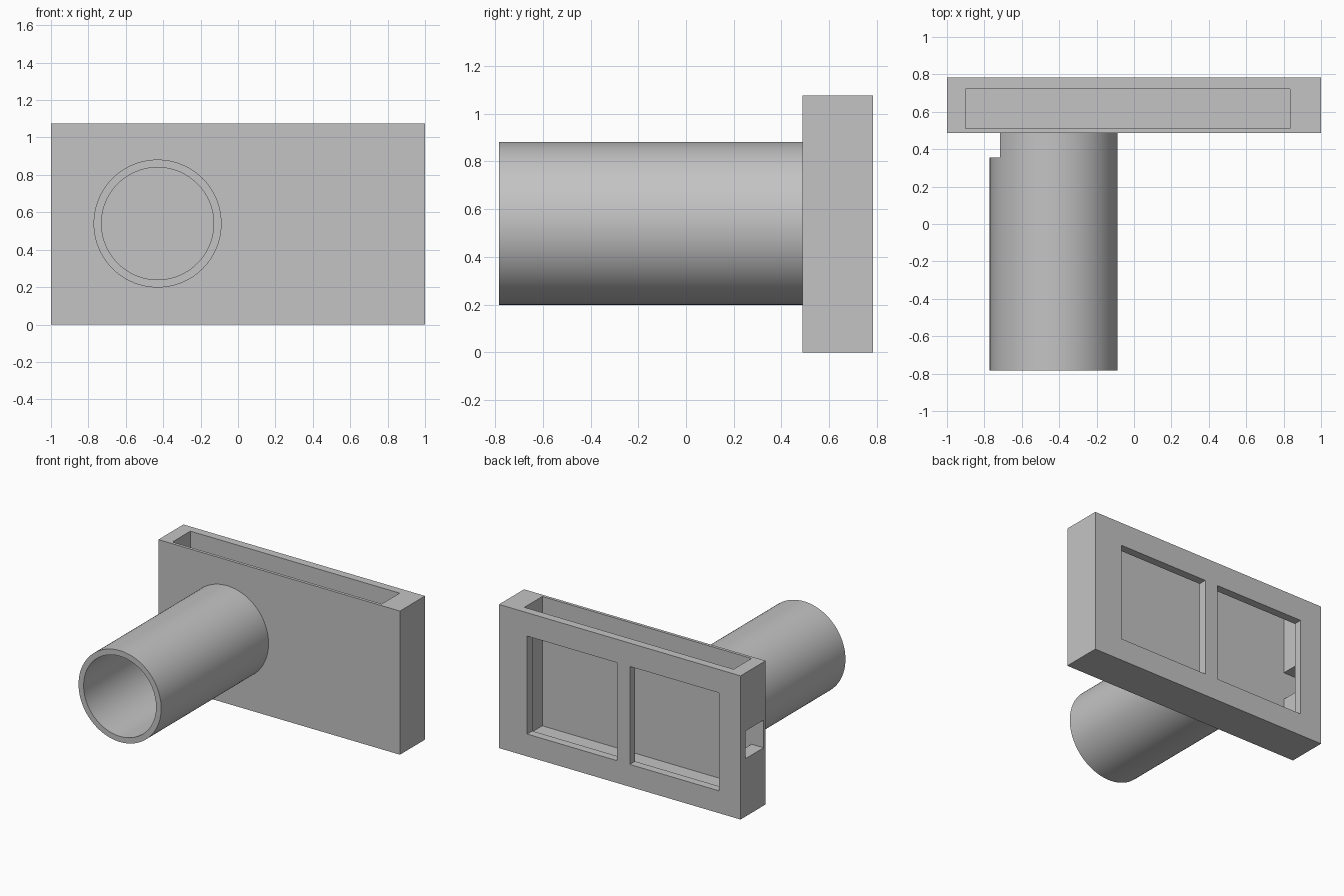
import bpy, math

old = bpy.data.objects.get("Cube")
if old:
    bpy.data.objects.remove(old, do_unlink=True)

grey = bpy.data.materials.new("plain grey")
grey.use_nodes = True
colour = (0.55, 0.55, 0.55, 1)
grey.diffuse_color = colour
grey.node_tree.nodes["Principled BSDF"].inputs["Base Color"].default_value = colour


def box(name, low, high):
    """Box between two opposite corners."""
    bpy.ops.mesh.primitive_cube_add(size=1, location=[(a + b) / 2 for a, b in zip(low, high)])
    ob = bpy.context.object
    ob.name = name
    ob.scale = [b - a for a, b in zip(low, high)]
    bpy.ops.object.transform_apply(location=True, rotation=True, scale=True)
    return ob


def cylinder(name, radius, y0, y1):
    """Cylinder along y on the tube axis."""
    bpy.ops.mesh.primitive_cylinder_add(
        vertices=96, radius=radius, depth=y1 - y0,
        location=(-0.43, (y0 + y1) / 2, 0.54), rotation=(math.pi / 2, 0, 0))
    ob = bpy.context.object
    ob.name = name
    bpy.ops.object.transform_apply(location=True, rotation=True, scale=True)
    return ob


def cut(target, cutter):
    """Subtract the cutter, then remove it."""
    cutter.hide_render = True
    mod = target.modifiers.new("cut", "BOOLEAN")
    mod.operation = "DIFFERENCE"
    mod.solver = "EXACT"
    mod.object = cutter
    bpy.context.view_layer.objects.active = target
    bpy.ops.object.modifier_apply(modifier=mod.name)
    bpy.data.objects.remove(cutter, do_unlink=True)


# Housing with a pocket open at the top
housing = box("housing", (-1, 0.487, 0), (1, 0.783, 1.075))
cut(housing, box("pocket", (-0.9, 0.51, 0.107), (0.833, 0.722, 1.2)))

# Two windows in the back wall
for x0, x1 in ((-0.82, -0.083), (0.025, 0.767)):
    cut(housing, box("window", (x0, 0.7, 0.167), (x1, 0.9, 0.9)))

# Cable slot through the side wall
cut(housing, box("slot", (-1.1, 0.51, 0.433), (-0.85, 0.722, 0.64)))

# Hollow tube with a side notch next to the housing
tube = cylinder("tube", 0.342, -0.783, 0.49)
cut(tube, cylinder("bore", 0.3, -0.9, 0.6))
cut(tube, box("notch", (-0.9, 0.355, 0.355), (-0.6, 0.487, 0.725)))

for ob in (housing, tube):
    ob.data.materials.clear()
    ob.data.materials.append(grey)

# Smooth the round walls, keep rims sharp
bpy.ops.object.select_all(action="DESELECT")
tube.select_set(True)
bpy.context.view_layer.objects.active = tube
bpy.ops.object.shade_smooth_by_angle(angle=math.radians(30))
